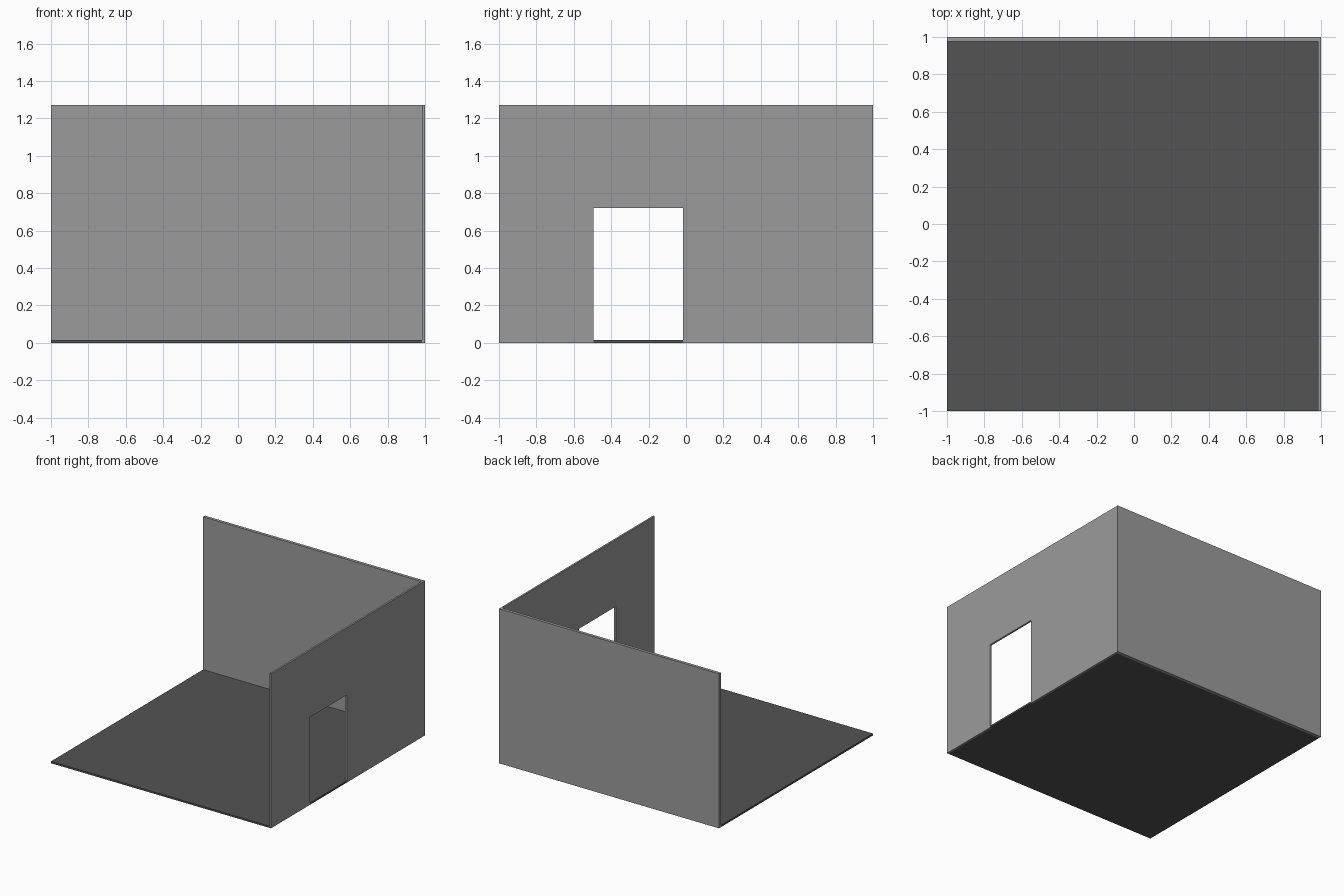
import bpy, bmesh
from mathutils import Vector

if "Cube" in bpy.data.objects:
    bpy.data.objects.remove(bpy.data.objects["Cube"])

H = 1.27          # wall height
XI = 0.985        # inner face of right wall
YI = 0.975        # inner face of back wall
FLOOR_T = 0.015


def material(name, value):
    m = bpy.data.materials.new(name)
    m.diffuse_color = (value, value, value, 1)
    m.use_nodes = True
    m.node_tree.nodes["Principled BSDF"].inputs["Base Color"].default_value = m.diffuse_color
    return m


def extrude_profile(name, points, offset, mat):
    """Solid made from a flat outline pushed along offset."""
    bm = bmesh.new()
    face = bm.faces.new([bm.verts.new(p) for p in points])
    res = bmesh.ops.extrude_face_region(bm, geom=[face], use_keep_orig=True)
    verts = [v for v in res["geom"] if isinstance(v, bmesh.types.BMVert)]
    bmesh.ops.translate(bm, verts=verts, vec=Vector(offset))
    bmesh.ops.recalc_face_normals(bm, faces=bm.faces)
    me = bpy.data.meshes.new(name)
    bm.to_mesh(me)
    bm.free()
    me.materials.append(mat)
    ob = bpy.data.objects.new(name, me)
    bpy.context.collection.objects.link(ob)
    return ob


wall_grey = material("wall grey", 0.33)
floor_grey = material("dark floor grey", 0.088)

# floor slab
extrude_profile("floor", [(-1, -1, 0), (XI, -1, 0), (XI, YI, 0), (-1, YI, 0)],
                (0, 0, FLOOR_T), floor_grey)

# sill: floor continued through the doorway
D0, D1, DH = -0.495, -0.015, 0.72
extrude_profile("door_sill", [(XI, D0, 0), (1, D0, 0), (1, D1, 0), (XI, D1, 0)],
                (0, 0, FLOOR_T), floor_grey)

# back wall
extrude_profile("back_wall", [(-1, YI, 0), (XI, YI, 0), (XI, YI, H), (-1, YI, H)],
                (0, 1 - YI, 0), wall_grey)

# right wall with doorway
outline = [(-1, 0), (D0, 0), (D0, DH), (D1, DH), (D1, 0), (1, 0), (1, H), (-1, H)]
extrude_profile("right_wall", [(XI, y, z) for y, z in outline],
                (1 - XI, 0, 0), wall_grey)
